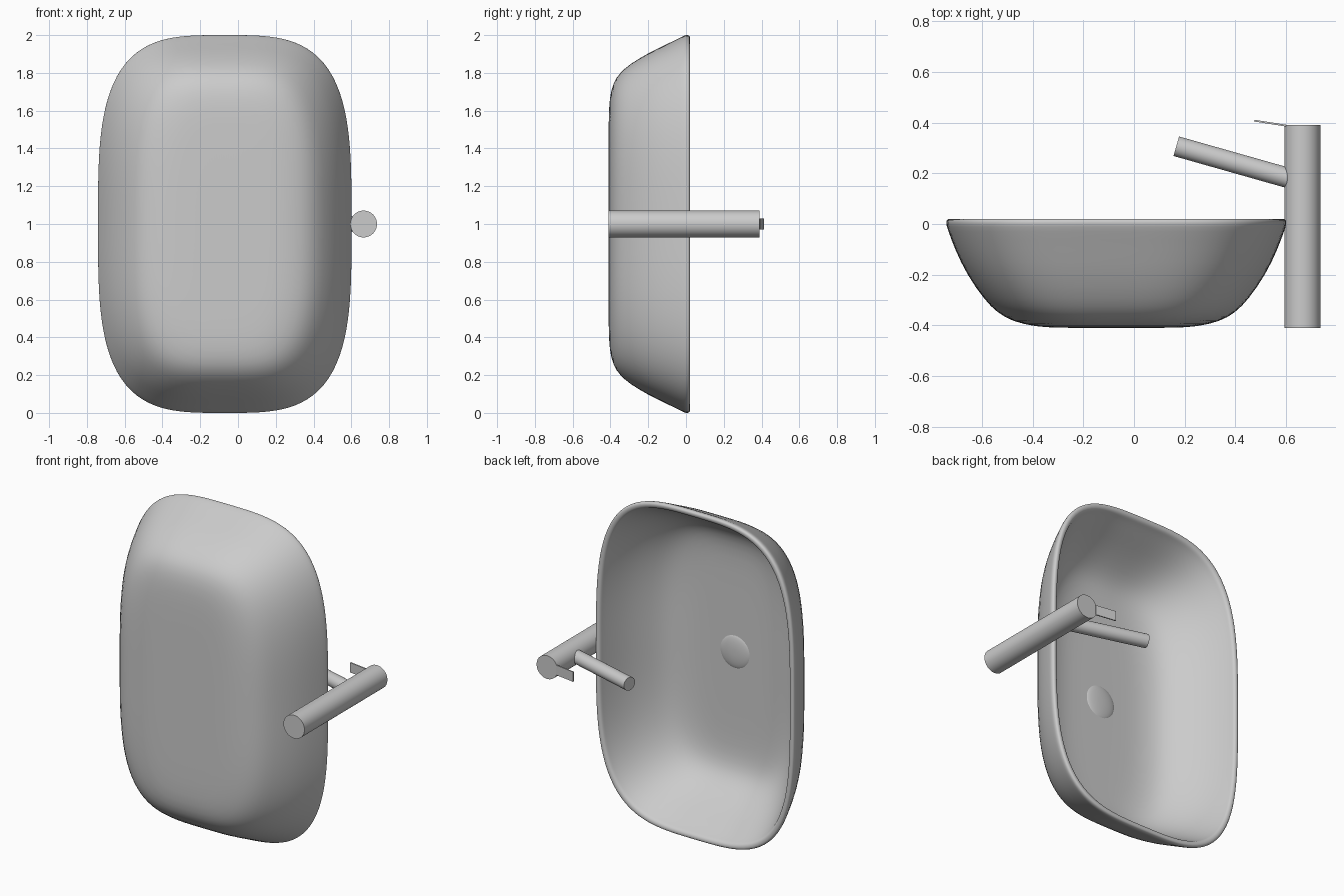
import bpy
import bmesh
import math
from mathutils import Vector

if "Cube" in bpy.data.objects:
    bpy.data.objects.remove(bpy.data.objects["Cube"], do_unlink=True)

# Single plain grey
grey = bpy.data.materials.new("plain_grey")
grey.use_nodes = True
colour = (0.6, 0.6, 0.6, 1)
grey.diffuse_color = colour
grey.node_tree.nodes["Principled BSDF"].inputs["Base Color"].default_value = colour

CENTRE = Vector((-0.07, 0, 1))


def make_object(name, bm):
    bmesh.ops.recalc_face_normals(bm, faces=bm.faces)
    mesh = bpy.data.meshes.new(name)
    bm.to_mesh(mesh)
    bm.free()
    obj = bpy.data.objects.new(name, mesh)
    bpy.context.collection.objects.link(obj)
    mesh.materials.append(grey)
    return obj


def smooth(obj, angle):
    bpy.ops.object.select_all(action="DESELECT")
    obj.select_set(True)
    bpy.context.view_layer.objects.active = obj
    bpy.ops.object.shade_smooth_by_angle(angle=math.radians(angle))


def loft(name, rings, power, sides):
    """Skin a stack of superelliptic rings (y, half width, half height)."""
    bm = bmesh.new()
    loops = []
    for y, a, b in rings:
        loop = []
        for i in range(sides):
            t = 2 * math.pi * i / sides
            u, v = math.cos(t), math.sin(t)
            k = (abs(u) ** power + abs(v) ** power) ** (-1 / power)
            loop.append(bm.verts.new(CENTRE + Vector((a * u * k, y, b * v * k))))
        loops.append(loop)
    for lower, upper in zip(loops, loops[1:]):
        for i in range(sides):
            j = (i + 1) % sides
            bm.faces.new((lower[i], lower[j], upper[j], upper[i]))
    bm.faces.new(loops[0])
    bm.faces.new(loops[-1])
    return make_object(name, bm)


def cylinder(name, start, end, radius, sides=48):
    start, end = Vector(start), Vector(end)
    axis = end - start
    bm = bmesh.new()
    bmesh.ops.create_cone(bm, cap_ends=True, segments=sides, radius1=radius,
                          radius2=radius, depth=axis.length)
    obj = make_object(name, bm)
    obj.location = (start + end) / 2
    obj.rotation_euler = axis.to_track_quat("Z", "Y").to_euler()
    smooth(obj, 40)
    return obj


# Basin: outer wall, rolled rim, then the inner wall
outer = [(-0.41, 0.1, 0.3), (-0.41, 0.24, 0.56), (-0.405, 0.32, 0.67),
         (-0.385, 0.41, 0.75), (-0.35, 0.47, 0.8), (-0.3, 0.52, 0.845),
         (-0.2, 0.59, 0.905), (-0.1, 0.637, 0.952), (-0.02, 0.666, 0.993),
         (0, 0.672, 1.001)]
rim = [(0.014, 0.671, 1.0), (0.021, 0.663, 0.993), (0.021, 0.65, 0.98),
       (0.014, 0.64, 0.968)]
inner = [(y * 0.91, a - 0.036, b - 0.04) for y, a, b in reversed(outer)]
basin = loft("basin", outer + rim + inner, 3.5, 72)
smooth(basin, 180)
subdivide = basin.modifiers.new("soften", "SUBSURF")
subdivide.levels = subdivide.render_levels = 1

# Drain cover: shallow dome on the basin floor
dome = [(-0.38 + 0.02 * math.sin(t), 0.105 * math.cos(t), 0.105 * math.cos(t))
        for t in [math.pi / 2 * i / 8 for i in range(8)]]
drain = loft("drain_cover", dome, 2, 40)
smooth(drain, 60)

# Tap: column, sloping spout and thin lever
cylinder("tap_column", (0.665, -0.41, 1), (0.665, 0.39, 1), 0.071)
cylinder("tap_spout", (0.64, 0.173, 1), (0.167, 0.307, 1), 0.04, 36)

bm = bmesh.new()
bmesh.ops.create_cube(bm, size=1)
bmesh.ops.scale(bm, vec=(0.13, 0.007, 0.06), verts=bm.verts)
lever = make_object("tap_lever", bm)
lever.location = (0.539, 0.398, 1)
lever.rotation_euler = (0, 0, math.radians(-9))
